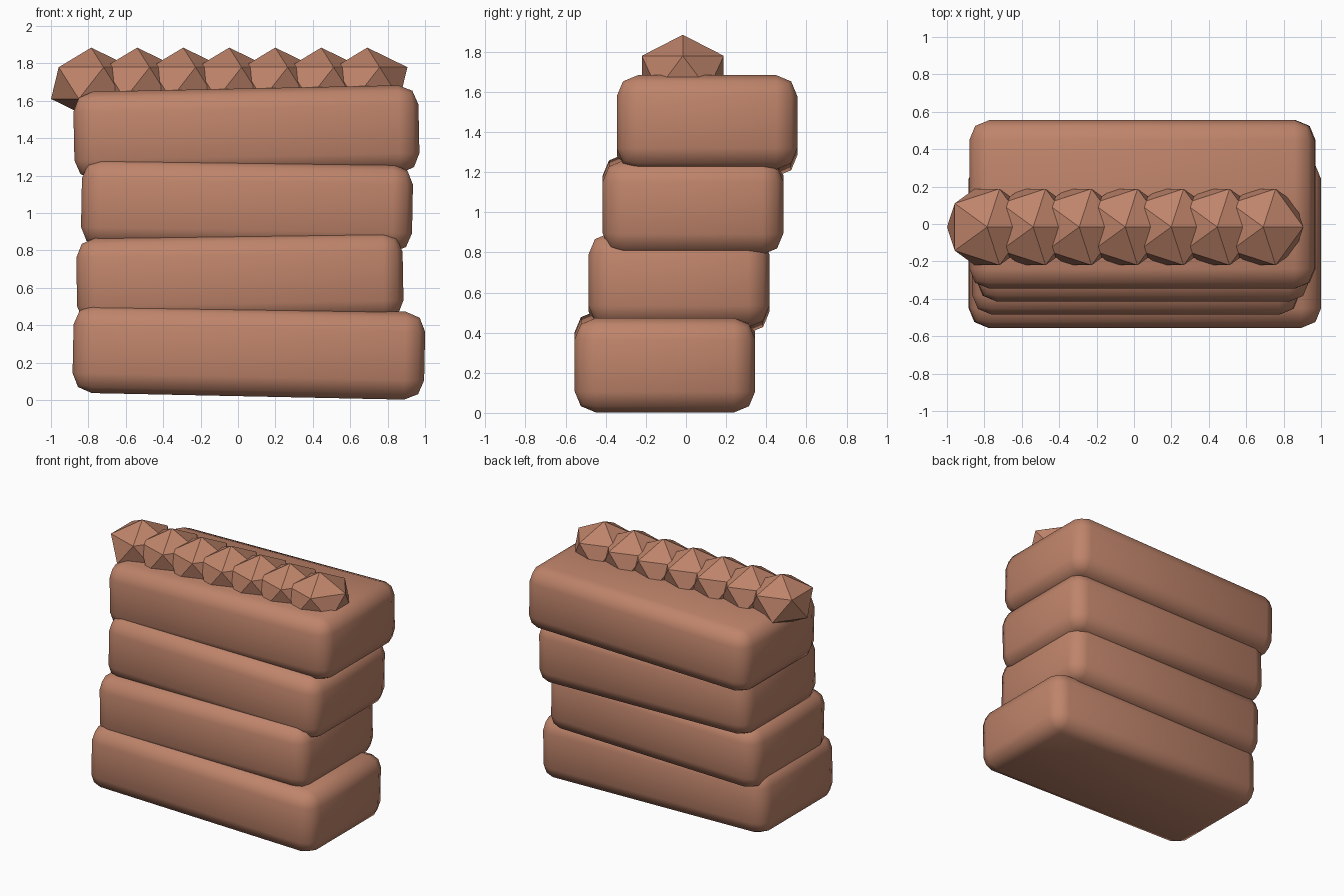
import bpy
import bmesh
from math import radians
from mathutils import Matrix

cube = bpy.data.objects.get("Cube")
if cube:
    bpy.data.objects.remove(cube, do_unlink=True)

# One clay colour for everything
clay = bpy.data.materials.new("clay_brown")
clay.use_nodes = True
clay.diffuse_color = (0.52, 0.23, 0.145, 1)
clay.node_tree.nodes["Principled BSDF"].inputs["Base Color"].default_value = clay.diffuse_color


def add_part(name, bm, location, smooth):
    """Turn a bmesh into a placed, coloured object."""
    for face in bm.faces:
        face.smooth = smooth
    mesh = bpy.data.meshes.new(name)
    bm.to_mesh(mesh)
    bm.free()
    mesh.materials.append(clay)
    obj = bpy.data.objects.new(name, mesh)
    obj.location = location
    bpy.context.collection.objects.link(obj)
    return obj


def add_slab(name, width, location, tilt):
    """Rounded block, tilted about the front-back axis."""
    bm = bmesh.new()
    bmesh.ops.create_cube(bm, size=1, matrix=Matrix.Diagonal((width, 0.9, 0.47, 1)))
    slab = add_part(name, bm, location, True)
    slab.rotation_euler.y = radians(tilt)
    bevel = slab.modifiers.new("rounded_edges", 'BEVEL')
    bevel.width = 0.105
    bevel.segments = 2


# Stacked slabs, each stepped back and tilted the other way
slabs = [(1.88, 0.058, 1.2), (1.745, 0.01, -1.1), (1.77, 0.048, 1.1), (1.845, 0.045, -1.2)]
for i, (width, x, tilt) in enumerate(slabs):
    add_slab(f"slab_{i + 1}", width, (x, -0.105 + 0.07 * i, 0.255 + 0.392 * i), tilt)

# Row of faceted, slightly flattened stones along the top
for i in range(7):
    bm = bmesh.new()
    bmesh.ops.create_icosphere(bm, subdivisions=1, radius=0.24,
                               matrix=Matrix.Diagonal((1, 1, 0.79, 1)))
    add_part(f"top_stone_{i + 1}", bm, (-0.785 + 0.246 * i, -0.016, 1.695), False)
